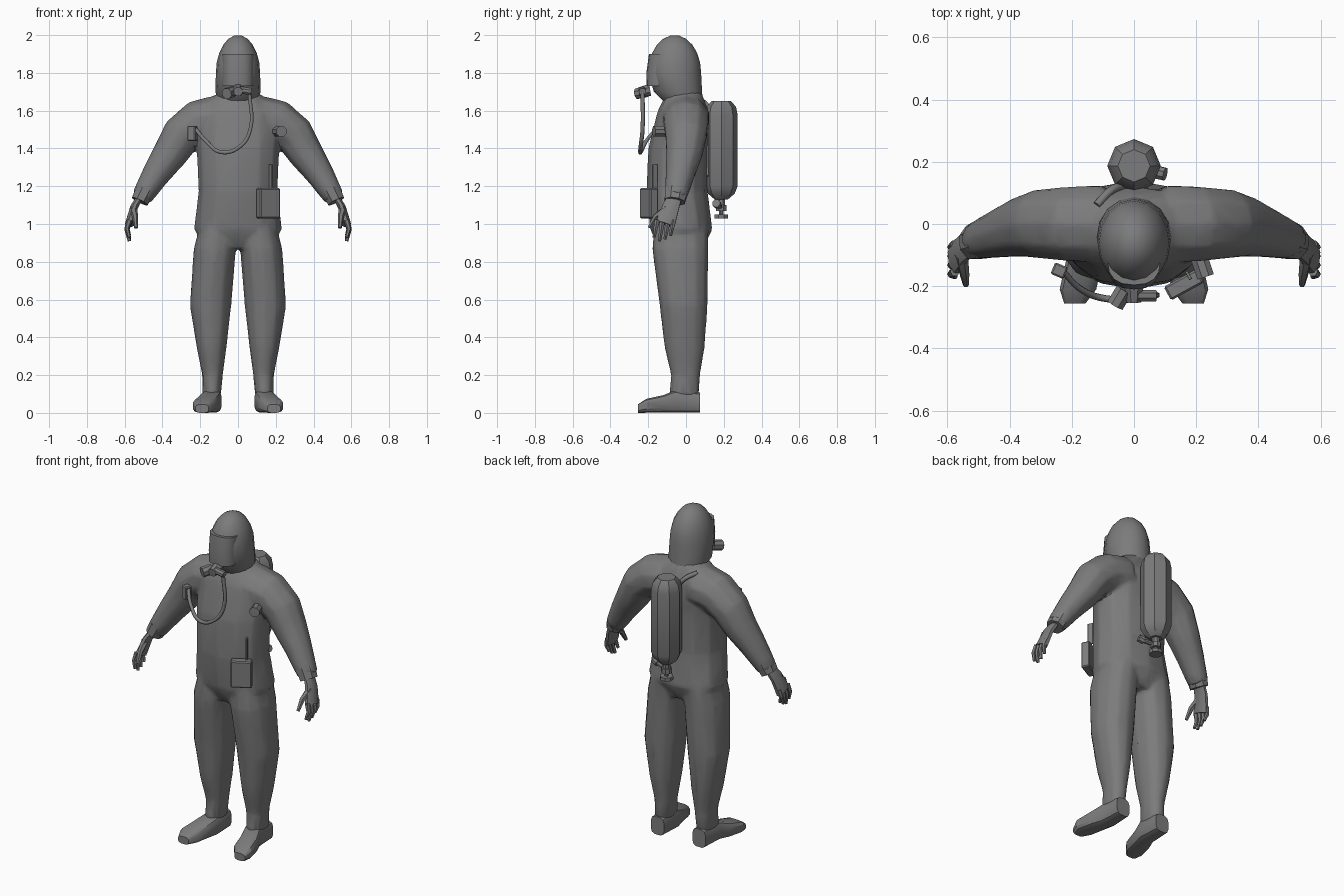
import bpy, bmesh, math
from mathutils import Vector

if "Cube" in bpy.data.objects:
    bpy.data.objects.remove(bpy.data.objects["Cube"], do_unlink=True)

shade = .2
grey = bpy.data.materials.new("suit grey")
grey.use_nodes = True
grey.diffuse_color = (shade, shade, shade, 1)
grey.node_tree.nodes["Principled BSDF"].inputs["Base Color"].default_value = grey.diffuse_color


def add_object(name, data):
    data.materials.append(grey)
    ob = bpy.data.objects.new(name, data)
    bpy.context.collection.objects.link(ob)
    return ob


def select(obs):
    bpy.ops.object.select_all(action='DESELECT')
    for ob in obs:
        ob.select_set(True)
    bpy.context.view_layer.objects.active = obs[0]


def smooth(ob):
    select([ob])
    bpy.ops.object.shade_smooth_by_angle(angle=math.radians(30))
    return ob


def finish(name, bm):
    """Turn a bmesh into an object with smooth shading and sharp edges."""
    bmesh.ops.recalc_face_normals(bm, faces=bm.faces)
    mesh = bpy.data.meshes.new(name)
    bm.to_mesh(mesh)
    bm.free()
    return smooth(add_object(name, mesh))


def rounded(value, power):
    return math.copysign(abs(value) ** power, value)


def loft(name, rings, sides=10, axis=None, power=1, turn=.5):
    """Skin rings given as (centre, first radius, second radius)."""
    centres = [Vector(ring[0]) for ring in rings]
    run = Vector(axis) if axis else (centres[-1] - centres[0]).normalized()
    reference = Vector((0, 0, 1)) if abs(run.y) > .8 else Vector((0, 1, 0))
    bm = bmesh.new()
    loops = []
    for i, (centre, first, second) in enumerate(rings):
        along = run
        if not axis:
            along = centres[min(i + 1, len(rings) - 1)] - centres[max(i - 1, 0)]
            along.normalize()
        u = (reference - along * reference.dot(along)).normalized()
        v = along.cross(u)
        loop = []
        for k in range(sides):
            angle = math.tau * (k + turn) / sides
            offset = u * first * rounded(math.cos(angle), power)
            offset += v * second * rounded(math.sin(angle), power)
            loop.append(bm.verts.new(centres[i] + offset))
        loops.append(loop)
    for lower, upper in zip(loops, loops[1:]):
        for k in range(sides):
            bm.faces.new((lower[k - 1], lower[k], upper[k], upper[k - 1]))
    bm.faces.new(loops[0])
    bm.faces.new(loops[-1])
    return finish(name, bm)


def stack(name, rows, sides=12, power=.9):
    """Horizontal rings given as (z, low x, high x, front y, back y)."""
    rings = [(((low + high) / 2, (front + back) / 2, z), (back - front) / 2, (high - low) / 2)
             for z, low, high, front, back in rows]
    return loft(name, rings, sides, (0, 0, 1), power, 0)


def taper(name, points, start, end, squash=1, curve=1, sides=8):
    """Limb along a path, its radius easing from start to end."""
    rings = []
    for i, point in enumerate(points):
        radius = start + (end - start) * (i / (len(points) - 1)) ** curve
        rings.append((point, radius, radius * squash))
    return loft(name, rings, sides)


def mirror(ob):
    ob.modifiers.new("both sides", 'MIRROR')
    return ob


def blend(name, parts):
    """Fuse parts into one flowing, lightly faceted skin."""
    select(parts)
    bpy.ops.object.convert(target='MESH')
    bpy.ops.object.join()
    skin = bpy.context.object
    skin.name = name
    remesh = skin.modifiers.new("fuse", 'REMESH')
    remesh.mode = 'VOXEL'
    remesh.voxel_size = .012
    relax = skin.modifiers.new("relax", 'SMOOTH')
    relax.iterations = 6
    skin.modifiers.new("facet", 'DECIMATE').ratio = .08
    bpy.ops.object.convert(target='MESH')
    smooth(skin)


def box(name, location, size, turn):
    bm = bmesh.new()
    bmesh.ops.create_cube(bm, size=1)
    bmesh.ops.scale(bm, vec=size, verts=bm.verts)
    bmesh.ops.bevel(bm, geom=bm.edges[:], offset=min(size) / 8, segments=1, affect='EDGES')
    ob = finish(name, bm)
    ob.location = location
    ob.rotation_euler.z = turn


def hose(name, points, radius):
    curve = bpy.data.curves.new(name, 'CURVE')
    curve.dimensions = '3D'
    curve.bevel_depth = radius
    curve.bevel_resolution = 1
    curve.resolution_u = 5
    curve.use_fill_caps = True
    spline = curve.splines.new('BEZIER')
    spline.bezier_points.add(len(points) - 1)
    for knot, point in zip(spline.bezier_points, points):
        knot.co = point
        knot.handle_left_type = knot.handle_right_type = 'AUTO'
    add_object(name, curve)


# Suit: torso, trouser legs and sleeves fused together
rows = [(.87, .15, -.14, .09), (.97, .235, -.19, .14), (1.17, .21, -.21, .115),
        (1.4, .22, -.2, .12), (1.6, .22, -.15, .12), (1.7, .1, -.1, .08)]
torso = stack("torso", [(z, -half, half, front, back) for z, half, front, back in rows])
legs = mirror(stack("legs", [
    (1, .02, .2, -.17, .12), (.87, .01, .235, -.18, .12), (.57, .035, .255, -.14, .115),
    (.35, .06, .22, -.115, .1), (.2, .08, .19, -.08, .075), (.09, .09, .19, -.09, .07)]))
sleeves = mirror(taper("sleeves", [
    (.1, 0, 1.56), (.21, 0, 1.54), (.3, 0, 1.47), (.36, -.01, 1.37),
    (.43, -.03, 1.27), (.51, -.055, 1.14)], .13, .06, .95, 1.6, 10))
blend("suit", [torso, legs, sleeves])
mirror(taper("cuffs", [(.49, -.05, 1.18), (.52, -.06, 1.12)], .065, .058, .85))

# Hood: a short skirt below an egg-shaped dome
hood = [(1.64, .1, -.11, .09), (1.7, .12, -.17, .085)]
for step in range(6):
    angle = math.radians(step * 16)
    size = math.cos(angle)
    hood.append((1.8 + .2 * math.sin(angle), .117 * size, -.06 - .14 * size, -.06 + .14 * size))
stack("hood", [(z, -half, half, front, back) for z, half, front, back in hood], 16, 1)

# Visor, leaning back at the brow
stack("visor", [(z, -.085, .085, front, -.04)
                for z, front in ((1.73, -.208), (1.8, -.21), (1.9, -.196))], 16, .8)

# Boots, from heel to toe, on flat soles
boots = [(.14, .075, .11, .045), (.14, -.06, .12, .055), (.16, -.12, .095, .06),
         (.18, -.21, .075, .06), (.19, -.255, .045, .035)]
mirror(loft("boots", [((x, y, height / 2), height / 2, half) for x, y, height, half in boots],
            12, (0, -1, 0), .6))

# Gloves: palm, four fingers and thumb
mirror(taper("palms", [(.52, -.06, 1.14), (.55, -.08, 1.09), (.575, -.11, 1)], .04, .055, .45))
for finger, length in enumerate((.09, .11, .1, .08)):
    root = Vector((.575, -.153 + finger * .029, 1.02))
    knuckle = root + Vector((.013, -.008, -length / 2))
    tip = root + Vector((0, -.016, -length))
    mirror(taper(f"fingers_{finger + 1}", [root, knuckle, tip], .016, .009, sides=6))
mirror(taper("thumbs", [(.555, -.1, 1.08), (.545, -.16, 1.04), (.54, -.195, .98)],
             .022, .01, sides=6))

# Breathing mask with filter and hose
taper("mask_body", [(0, -.19, 1.71), (0, -.25, 1.7)], .035, .025)
taper("mask_filter", [(-.03, -.21, 1.7), (-.06, -.26, 1.69)], .03, .03)
taper("mask_outlet", [(.01, -.23, 1.71), (.07, -.23, 1.7)], .02, .02)
hose("breathing_hose", [(.06, -.23, 1.7), (.065, -.23, 1.5), (.01, -.24, 1.41),
                        (-.09, -.24, 1.38), (-.17, -.21, 1.44), (-.23, -.15, 1.51)], .011)
box("hose_clip", (-.24, -.15, 1.48), (.045, .04, .08), -.4)
taper("chest_dial", [(.21, -.11, 1.49), (.23, -.17, 1.49)], .03, .03)

# Hip pouch and strap
box("hip_pouch", (.16, -.195, 1.11), (.12, .05, .16), .5)
box("pouch_strap", (.175, -.165, 1.25), (.01, .03, .13), .5)

# Air tank with bevelled ends, mount and shoulder line
tank_x, tank_y = 0, .187
tank = [(1.13, .035), (1.16, .07), (1.2, .086), (1.58, .086), (1.62, .078), (1.65, .052)]
loft("air_tank", [((tank_x, tank_y, z), radius, radius) for z, radius in tank], 8, turn=0)
box("tank_mount", (tank_x, .11, 1.4), (.09, .05, .3), 0)
hose("shoulder_line", [(-.03, .12, 1.58), (-.07, .11, 1.63), (-.12, .06, 1.66)], .014)

# Tank valve: neck, collar, stem and wheel from the top down
for part, top, bottom, radius in (("neck", 1.14, 1.1, .022), ("collar", 1.1, 1.07, .03),
                                  ("stem", 1.07, 1.04, .012), ("wheel", 1.05, 1.03, .038)):
    taper("valve_" + part, [(tank_x, tank_y, top), (tank_x, tank_y, bottom)], radius, radius)
taper("valve_outlet", [(tank_x, tank_y, 1.09), (.08, .165, 1.1)], .013, .013)
taper("outlet_cap", [(.07, .167, 1.1), (.1, .16, 1.11)], .022, .022)
